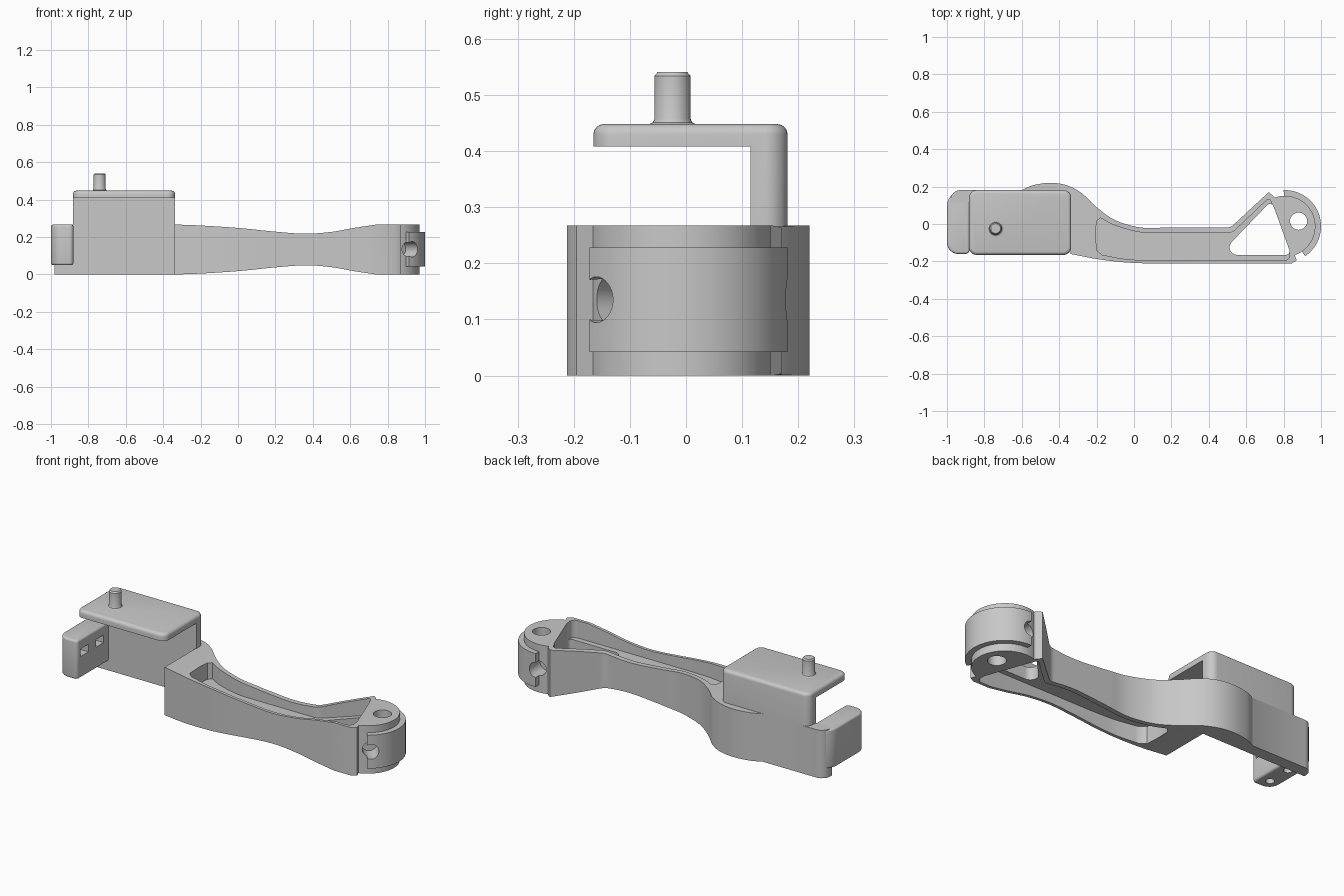
import bpy, bmesh, math
from mathutils import Vector, Matrix

if "Cube" in bpy.data.objects:
    bpy.data.objects.remove(bpy.data.objects["Cube"])

SHADE = (0.58, 0.58, 0.58, 1)
grey = bpy.data.materials.new("plain_grey")
grey.use_nodes = True
grey.diffuse_color = SHADE
grey.node_tree.nodes["Principled BSDF"].inputs["Base Color"].default_value = SHADE


def spline(pts, n=6):
    """Smooth curve through the points."""
    v = [Vector(p) for p in pts]
    v = [2 * v[0] - v[1]] + v + [2 * v[-1] - v[-2]]
    out = []
    for a, b, c, d in zip(v, v[1:], v[2:], v[3:]):
        for i in range(n):
            t = i / n
            out.append(0.5 * (2 * b + (c - a) * t + (2 * a - 5 * b + 4 * c - d) * t ** 2
                              + (3 * b - a - 3 * c + d) * t ** 3))
    return out + [v[-2]]


def rounded(corners, n=6):
    """Outline from (x, y, radius) corners."""
    out = []
    for i, (x, y, r) in enumerate(corners):
        p = Vector((x, y))
        if not r:
            out.append(p)
            continue
        a = (Vector(corners[i - 1][:2]) - p).normalized()
        b = (Vector(corners[(i + 1) % len(corners)][:2]) - p).normalized()
        half = a.angle(b) / 2
        centre = p + (a + b).normalized() * r / math.sin(half)
        s = p + a * r / math.tan(half) - centre
        e = p + b * r / math.tan(half) - centre
        for k in range(n + 1):
            out.append(centre + s.lerp(e, k / n).normalized() * r)
    return out


def arc(c, r, a0, a1, n=32):
    angles = [math.radians(a0 + (a1 - a0) * i / n) for i in range(n + 1)]
    return [Vector((c[0] + r * math.cos(a), c[1] + r * math.sin(a))) for a in angles]


def finish(name, bm):
    bmesh.ops.recalc_face_normals(bm, faces=bm.faces[:])
    mesh = bpy.data.meshes.new(name)
    bm.to_mesh(mesh)
    bm.free()
    mesh.materials.append(grey)
    ob = bpy.data.objects.new(name, mesh)
    bpy.context.collection.objects.link(ob)
    return ob


def prism(name, pts, z0, z1, top=0, bottom=0, upright=False):
    """Extrude an outline in z, or in y when upright; optional rounded rims."""
    bm = bmesh.new()
    face = bm.faces.new([bm.verts.new((p[0], p[1], z0)) for p in pts])
    ext = bmesh.ops.extrude_face_region(bm, geom=[face])
    bmesh.ops.translate(bm, vec=(0, 0, z1 - z0),
                        verts=[g for g in ext["geom"] if isinstance(g, bmesh.types.BMVert)])
    for z, w in ((z1, top), (z0, bottom)):
        if w:
            rim = [e for e in bm.edges if all(abs(v.co.z - z) < 1e-5 for v in e.verts)]
            bmesh.ops.bevel(bm, geom=rim, offset=w, segments=4, profile=0.5, affect='EDGES')
    if upright:
        bmesh.ops.transform(bm, matrix=Matrix.Rotation(math.pi / 2, 4, 'X'), verts=bm.verts[:])
    return finish(name, bm)


def box(name, lo, hi):
    return prism(name, [(lo[0], lo[1]), (hi[0], lo[1]), (hi[0], hi[1]), (lo[0], hi[1])], lo[2], hi[2])


def rod(name, p, q, r):
    p, q = Vector(p), Vector(q)
    bm = bmesh.new()
    turn = (q - p).to_track_quat('Z', 'Y').to_matrix().to_4x4()
    bmesh.ops.create_cone(bm, cap_ends=True, segments=32, radius1=r, radius2=r,
                          depth=(q - p).length, matrix=Matrix.Translation((p + q) / 2) @ turn)
    return finish(name, bm)


def boolean(ob, tools, op='DIFFERENCE'):
    bpy.context.view_layer.objects.active = ob
    for tool in tools:
        m = ob.modifiers.new("cut", 'BOOLEAN')
        m.operation, m.object, m.solver = op, tool, 'EXACT'
        bpy.ops.object.modifier_apply(modifier=m.name)


HIGH, MID = 0.267, 0.135
cutters, parts = [], []

# Arm with rear wall: plan outline
front = spline([(-0.34, -0.16), (-0.2, -0.187), (-0.05, -0.205), (0.1, -0.212)])
tip = rounded([(0.84, -0.212, 0), (0.87, -0.195, 0), (0.745, 0.15, 0), (0.72, 0.17, 0)])
neck = rounded([(0.72, 0.17, 0), (0.515, -0.02, 0.06), (0.15, -0.02, 0)])[1:]
back = spline([(0.15, -0.02), (0.03, -0.018), (-0.1, 0.02), (-0.2, 0.09), (-0.28, 0.165),
               (-0.36, 0.207), (-0.45, 0.22), (-0.54, 0.207), (-0.6, 0.181)])[1:]
wall_end = rounded([(-0.6, 0.181, 0), (-0.98, 0.181, 0.05), (-0.98, 0.115, 0), (-0.34, 0.115, 0)])[1:]
arm = prism("arm", front + tip + neck + back + wall_end, -0.1, 0.4)

# Arm waist in side profile
crown = spline([(-0.33, HIGH), (-0.2, 0.262), (0, 0.249), (0.2, 0.229), (0.36, 0.218),
                (0.5, 0.228), (0.62, 0.249), (0.74, HIGH)])
crown = [Vector((-1.2, HIGH))] + crown + [Vector((1.2, HIGH))]
belly = [Vector((p.x, HIGH - p.y)) for p in reversed(crown)]
waist = prism("waist_profile", crown + belly, -0.5, 0.5, upright=True)
boolean(arm, [waist], 'INTERSECT')

# Arm pockets above and below the web, and the triangular window
pocket = (spline([(0.1, -0.195), (-0.04, -0.188), (-0.17, -0.165)])
          + spline([(-0.2, -0.14), (-0.204, -0.05), (-0.2, 0.015)])
          + spline([(-0.18, 0.033), (-0.1, -0.008), (0.03, -0.044), (0.15, -0.048)])
          + rounded([(0.15, -0.048, 0), (0.525, -0.048, 0.06), (0.725, 0.143, 0.015),
                     (0.845, -0.195, 0.03), (0.1, -0.195, 0)])[1:-1])
window = rounded([(0.5, -0.12, 0.04), (0.735, 0.125, 0.02), (0.84, -0.165, 0.02), (0.53, -0.165, 0.04)])
arm_cuts = [prism("upper_pocket", pocket, MID + 0.035, 0.5),
            prism("lower_pocket", pocket, -0.2, MID - 0.035),
            prism("window_cutter", window, -0.3, 0.6)]
boolean(arm, arm_cuts)
cutters += [waist] + arm_cuts
parts.append(arm)

# Hub with raised band
HUB = (0.807, -0.012)
hub = prism("hub", arc(HUB, 0.163, -72, 112), 0, HIGH)
band = prism("hub_band", arc(HUB, 0.193, -56, 92) + arc(HUB, 0.14, 92, -56), 0.042, 0.228)
hub_cuts = [rod("pivot_cutter", (0.88, 0.015, -0.2), (0.88, 0.015, 0.5), 0.046)]
for angle in (-50, 92):
    d = Vector((math.cos(math.radians(angle)), math.sin(math.radians(angle)), 0))
    base = Vector((HUB[0], HUB[1], MID))
    hub_cuts.append(rod("side_hole_cutter", base + d * 0.09, base + d * 0.3, 0.041))
for ob in (hub, band):
    boolean(ob, hub_cuts)
cutters += hub_cuts
parts += [hub, band]

# Upper bracket: top plate and the wall carrying it
plate = rounded([(-0.882, -0.165, 0.04), (-0.336, -0.165, 0.04), (-0.336, 0.181, 0.04), (-0.882, 0.181, 0.04)])
bracket = prism("top_bracket", plate, 0.2, 0.448, top=0.018)
under = box("bracket_cutter", (-1.2, -0.5, 0), (0, 0.115, 0.408))
boolean(bracket, [under])
cutters.append(under)
parts.append(bracket)

# Pin: turned profile with a flared foot
bm = bmesh.new()
turned = [(0, 0.44), (0.042, 0.44), (0.042, 0.448), (0.035, 0.451), (0.032, 0.458),
          (0.032, 0.534), (0.026, 0.541), (0, 0.541)]
ring = [bm.verts.new((r, 0, z)) for r, z in turned]
edges = [bm.edges.new(pair) for pair in zip(ring, ring[1:])]
bmesh.ops.spin(bm, geom=ring + edges, cent=(0, 0, 0), axis=(0, 0, 1), angle=math.tau, steps=32)
bmesh.ops.remove_doubles(bm, verts=bm.verts[:], dist=1e-5)
bmesh.ops.translate(bm, vec=(-0.74, -0.024, 0), verts=bm.verts[:])
parts.append(finish("pin", bm))

# End tab with nut slots and screw holes
tab_plan = rounded([(-1, -0.16, 0.06), (-0.88, -0.16, 0.02), (-0.88, 0.18, 0), (-1, 0.18, 0.085)])
tab = prism("end_tab", tab_plan, 0.05, HIGH, top=0.012, bottom=0.012)
tab_cuts = []
for y in (-0.095, 0.04):
    tab_cuts.append(box("slot_cutter", (-0.975, y - 0.035, 0.17), (-0.8, y + 0.035, 0.212)))
    tab_cuts.append(rod("screw_cutter", (-0.94, y, -0.1), (-0.94, y, 0.19), 0.022))
boolean(tab, tab_cuts)
cutters += tab_cuts
parts.append(tab)

# Remove cutters and smooth the curved faces
for ob in cutters:
    bpy.data.objects.remove(ob)
bpy.ops.object.select_all(action='DESELECT')
for ob in parts:
    ob.select_set(True)
bpy.context.view_layer.objects.active = arm
bpy.ops.object.shade_smooth_by_angle(angle=math.radians(30))
